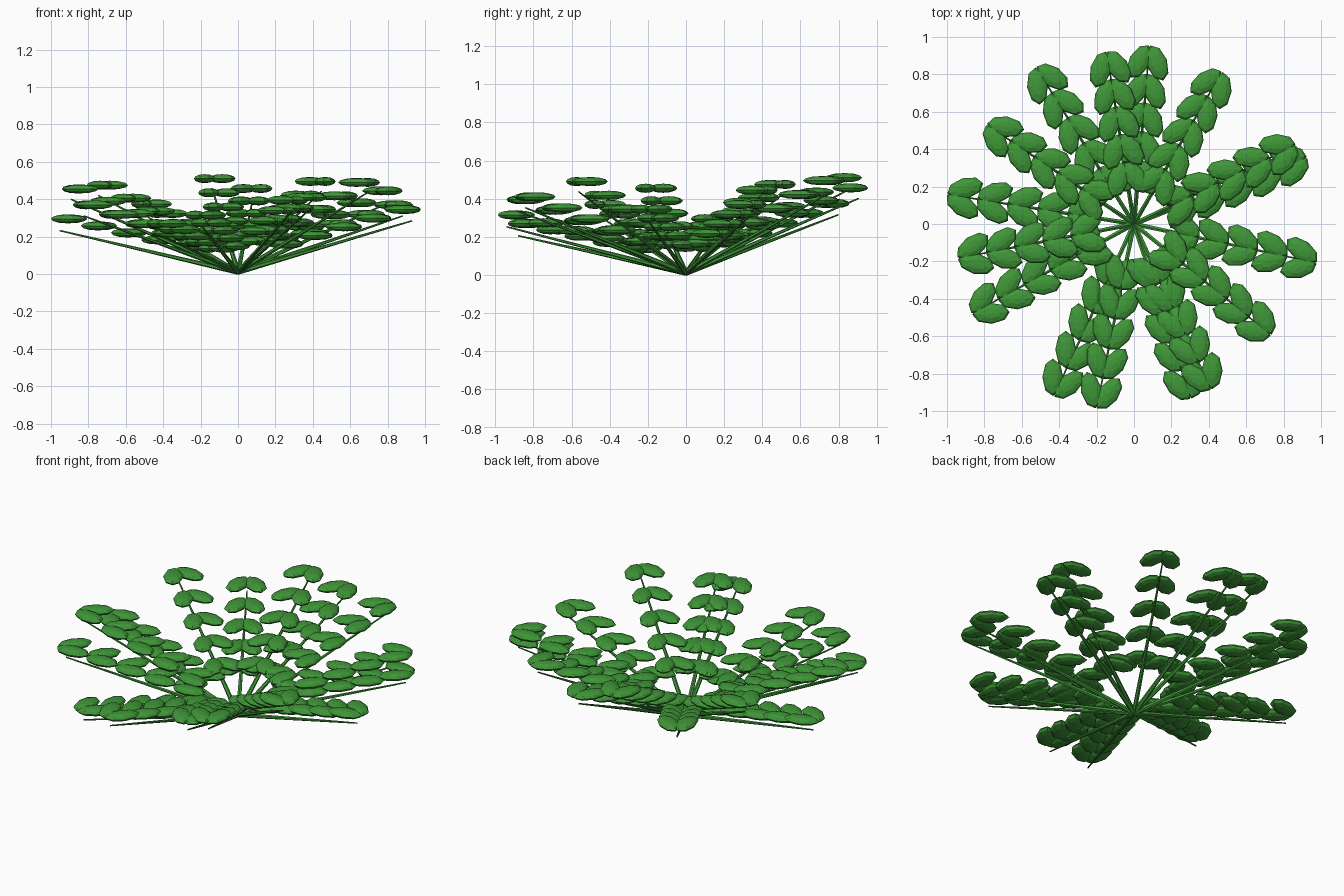
import bpy, bmesh, math
from mathutils import Matrix, Vector

if "Cube" in bpy.data.objects:
    bpy.data.objects.remove(bpy.data.objects["Cube"])

green = bpy.data.materials.new("leaf green")
green.diffuse_color = (0.05, 0.31, 0.04, 1)
green.use_nodes = True
green.node_tree.nodes["Principled BSDF"].inputs["Base Color"].default_value = green.diffuse_color

# Fronds: compass angle in degrees, height of the outermost leaf pair
FRONDS = [(21, .37), (26, .445), (60, .495), (85, .457), (99, .51), (122, .375),
          (146, .475), (171, .295), (191, .455), (209, .37), (245, .27),
          (258.5, .315), (288, .395), (295, .41), (321, .49), (348, .345)]
LENGTH, OUTER, STEP, LIFT = 0.99, 0.945, 0.167, 0.083


def finish(bm, name):
    mesh = bpy.data.meshes.new(name)
    bm.to_mesh(mesh)
    bm.free()
    mesh.materials.append(green)
    obj = bpy.data.objects.new(name, mesh)
    bpy.context.collection.objects.link(obj)
    return obj


for n, (deg, top) in enumerate(FRONDS, 1):
    az = math.radians(deg)
    tilt = math.asin((top - LIFT) / OUTER)
    out = Vector((math.cos(az) * math.cos(tilt), math.sin(az) * math.cos(tilt), math.sin(tilt)))
    side = Vector((-math.sin(az), math.cos(az), 0))

    # Straight tapering stem from the root
    bm = bmesh.new()
    place = (Matrix.Translation(out * LENGTH / 2 + Vector((0, 0, .01)))
             @ out.to_track_quat('Z', 'Y').to_matrix().to_4x4())
    bmesh.ops.create_cone(bm, cap_ends=True, segments=6, radius1=.014, radius2=.004,
                          depth=LENGTH, matrix=place)
    finish(bm, f"stem_{n}")

    # Five pairs of flat leaves hovering just above the stem, tips converging outward
    bm = bmesh.new()
    for i in range(5):
        for s in (-1, 1):
            pos = out * (OUTER - STEP * i) + side * s * .047 + Vector((0, 0, LIFT))
            m = (Matrix.Translation(pos) @ Matrix.Rotation(az - s * math.radians(25), 4, 'Z')
                 @ Matrix.Diagonal((.1, .056, .024, 1)))
            bmesh.ops.create_uvsphere(bm, u_segments=8, v_segments=6, radius=1, matrix=m)
    finish(bm, f"leaves_{n}")
